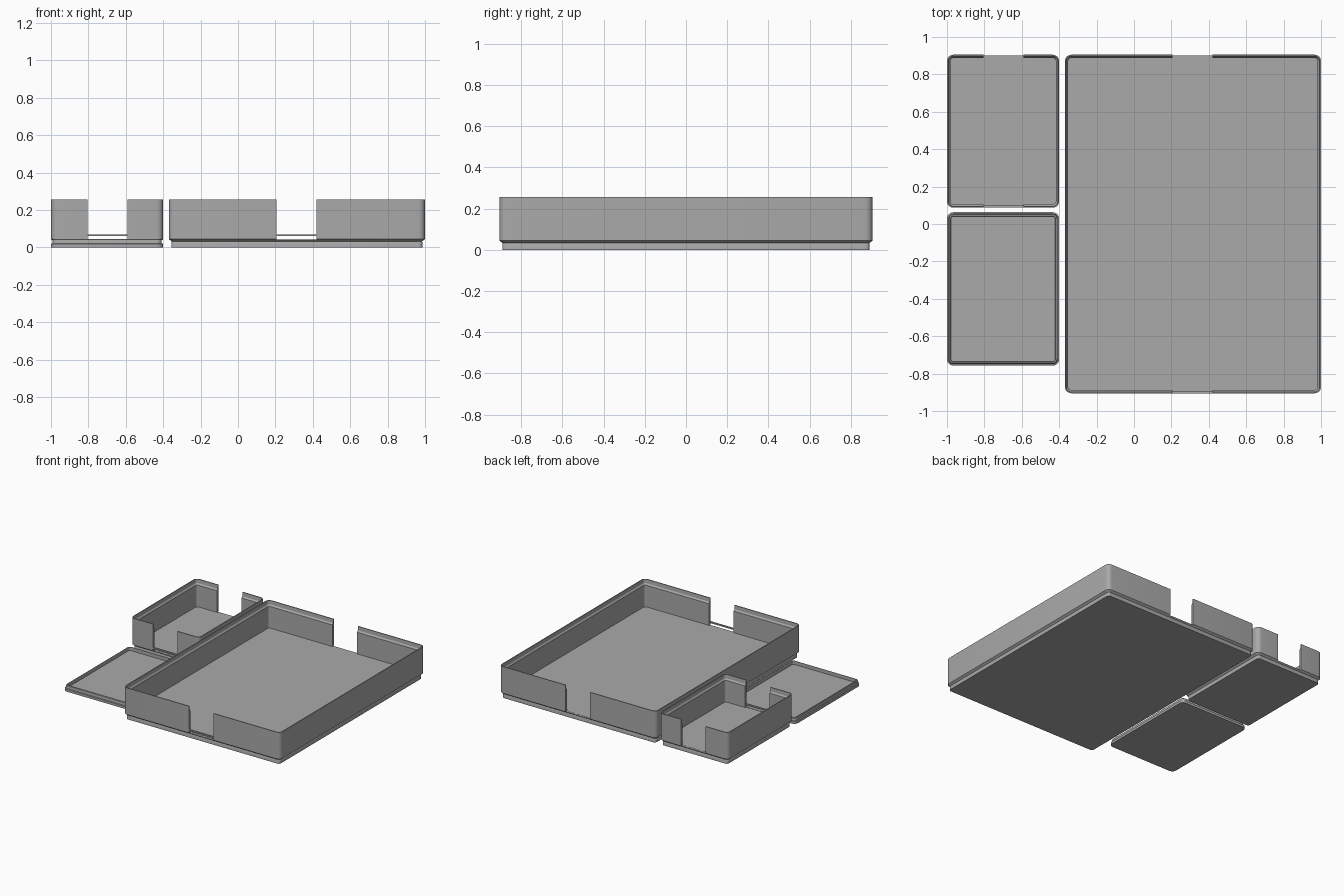
import bpy, bmesh, math

cube = bpy.data.objects.get("Cube")
if cube:
    bpy.data.objects.remove(cube)

grey = bpy.data.materials.new("plain grey")
grey.use_nodes = True
colour = (0.4, 0.4, 0.4, 1)
grey.diffuse_color = colour
grey.node_tree.nodes["Principled BSDF"].inputs["Base Color"].default_value = colour


def rounded_loop(bm, x0, x1, y0, y1, inset, z, radius=0.034, steps=6):
    """Ring of vertices round a rounded rectangle."""
    r = max(radius - inset, 0.006)
    x0, x1, y0, y1 = x0 + inset, x1 - inset, y0 + inset, y1 - inset
    centres = [(x1 - r, y1 - r), (x0 + r, y1 - r), (x0 + r, y0 + r), (x1 - r, y0 + r)]
    ring = []
    for i, (cx, cy) in enumerate(centres):
        for s in range(steps + 1):
            a = math.pi / 2 * (i + s / steps)
            ring.append(bm.verts.new((cx + r * math.cos(a), cy + r * math.sin(a), z)))
    return ring


def lofted(name, bounds, profile):
    """Sweep an (inset, height) profile round the outline and cap both ends."""
    bm = bmesh.new()
    rings = [rounded_loop(bm, *bounds, inset, z) for inset, z in profile]
    n = len(rings[0])
    for low, high in zip(rings, rings[1:]):
        for i in range(n):
            j = (i + 1) % n
            bm.faces.new((low[i], low[j], high[j], high[i]))
    bm.faces.new(rings[0][::-1])
    bm.faces.new(rings[-1])
    bmesh.ops.recalc_face_normals(bm, faces=bm.faces)
    mesh = bpy.data.meshes.new(name)
    bm.to_mesh(mesh)
    bm.free()
    mesh.materials.append(grey)
    obj = bpy.data.objects.new(name, mesh)
    bpy.context.collection.objects.link(obj)
    return obj


def box(name, x0, x1, y0, y1, z0, z1):
    bpy.ops.mesh.primitive_cube_add(size=1, location=((x0 + x1) / 2, (y0 + y1) / 2, (z0 + z1) / 2))
    obj = bpy.context.object
    obj.name = name
    obj.scale = (x1 - x0, y1 - y0, z1 - z0)
    bpy.ops.object.transform_apply(location=True, rotation=False, scale=True)
    obj.data.materials.append(grey)
    return obj


def smooth(obj):
    bpy.ops.object.select_all(action="DESELECT")
    obj.select_set(True)
    bpy.context.view_layer.objects.active = obj
    bpy.ops.object.shade_smooth_by_angle(angle=math.radians(30))


FLOOR, TOP, WALL = 0.042, 0.255, 0.018

# Stacking foot, undercut, outer wall, rebated rim, inner wall, floor
tray_profile = [(0.014, 0), (0.014, 0.028), (0.016, 0.032), (0, 0.044), (0, TOP),
                (0.007, TOP), (0.009, 0.225), (WALL, 0.213), (WALL, FLOOR)]


def tray(name, bounds, notch):
    x0, x1, y0, y1 = bounds
    obj = lofted(name, bounds, tray_profile)
    # Finger notches through the front and back walls
    for side, ya, yb in (("front", y0 - 0.05, y0 + WALL + 0.002),
                         ("back", y1 - WALL - 0.002, y1 + 0.05)):
        cutter = box(f"{name}_{side}_cutter", *notch, ya, yb, FLOOR - 0.001, TOP + 0.1)
        cut = obj.modifiers.new(f"{side}_notch", "BOOLEAN")
        cut.object = cutter
        cut.solver = "EXACT"
        bpy.context.view_layer.objects.active = obj
        bpy.ops.object.modifier_apply(modifier=cut.name)
        bpy.data.objects.remove(cutter)
    smooth(obj)
    # Thin strip across the front notch
    box(f"{name}_front_strip", *notch, y0, y0 + 0.012, 0.06, 0.07)


tray("large_tray", (-0.37, 1.0, -0.905, 0.905), (0.205, 0.42))
tray("small_tray", (-1.0, -0.4, 0.087, 0.905), (-0.805, -0.59))

# Lid: flat plate with a raised inset rim
lid = lofted("lid", (-1.0, -0.4, -0.757, 0.063),
             [(0, 0), (0, 0.019), (0.008, 0.021), (0.01, 0.042), (0.013, 0.045),
              (0.02, 0.045), (0.022, 0.042), (0.022, 0.02)])
smooth(lid)
